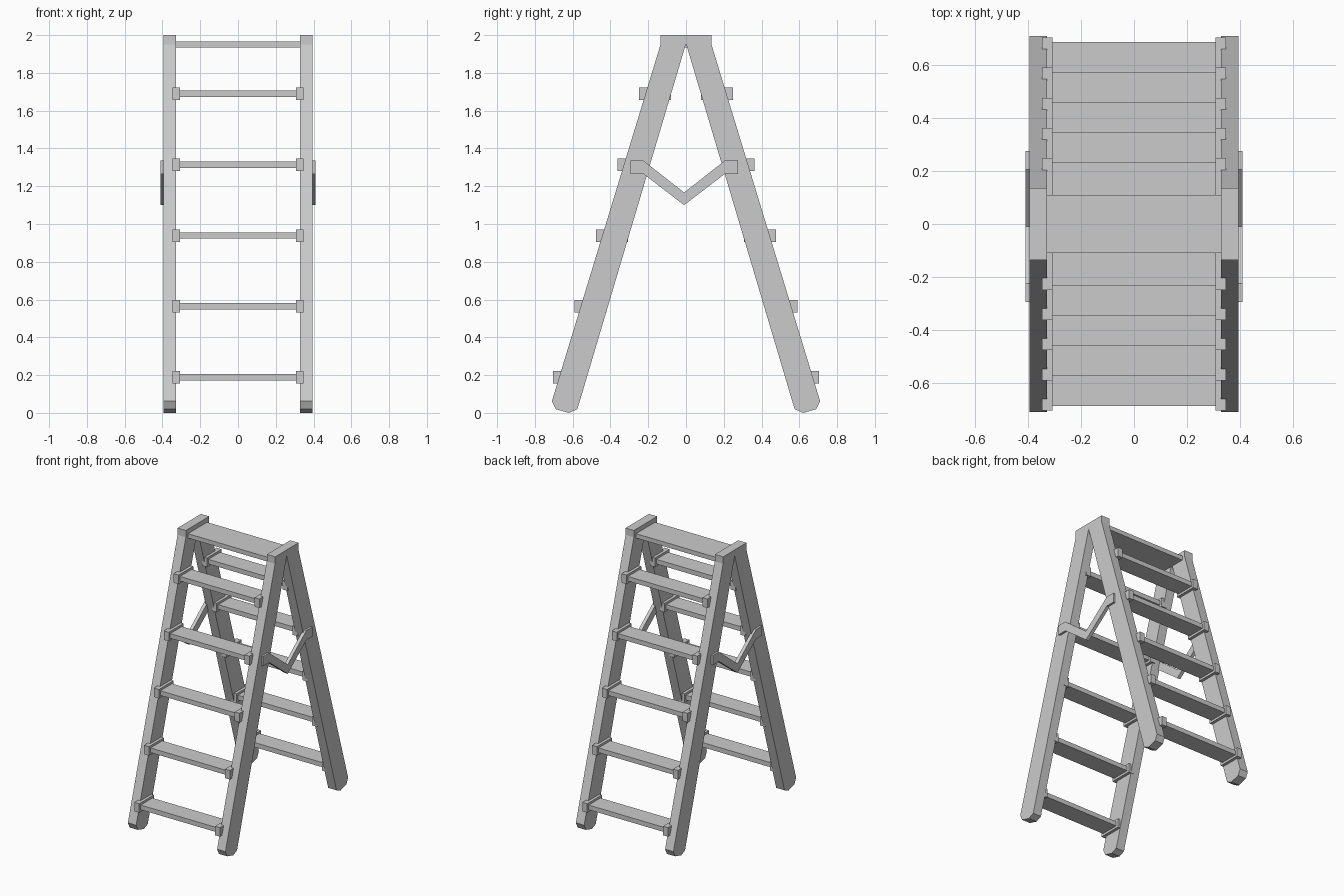
import bpy, bmesh

if "Cube" in bpy.data.objects:
    bpy.data.objects.remove(bpy.data.objects["Cube"])


def prism(name, profile, x0, x1):
    """Extrude a (y, z) outline along x."""
    bm = bmesh.new()
    face = bm.faces.new([bm.verts.new((x0, y, z)) for y, z in profile])
    ext = bmesh.ops.extrude_face_region(bm, geom=[face])
    verts = [v for v in ext["geom"] if isinstance(v, bmesh.types.BMVert)]
    bmesh.ops.translate(bm, verts=verts, vec=(x1 - x0, 0, 0))
    bmesh.ops.recalc_face_normals(bm, faces=bm.faces[:])
    mesh = bpy.data.meshes.new(name)
    bm.to_mesh(mesh)
    bm.free()
    obj = bpy.data.objects.new(name, mesh)
    bpy.context.collection.objects.link(obj)
    return obj


def box(name, x, y, z):
    ys, zs = sorted(y), sorted(z)
    outline = [(ys[0], zs[0]), (ys[1], zs[0]), (ys[1], zs[1]), (ys[0], zs[1])]
    return prism(name, outline, *sorted(x))


# A-shaped side frame: half outline from the inner apex round the foot to the top
half = [(0.575, 0.02), (0.62, 0.0), (0.69, 0.02), (0.71, 0.062),
        (0.135, 1.95), (0.135, 2.0)]
frame = [(0, 1.955)] + half + [(-y, z) for y, z in reversed(half)]

# V-shaped spreader brace
brace = [(-0.295, 1.335), (-0.225, 1.335), (-0.01, 1.167), (0.205, 1.335),
         (0.275, 1.335), (0.275, 1.265), (0.205, 1.265), (-0.01, 1.1),
         (-0.225, 1.265), (-0.295, 1.265)]

for side, s in (("right", 1), ("left", -1)):
    prism("side_frame_" + side, frame, s * 0.328, s * 0.395)
    prism("spreader_brace_" + side, brace, s * 0.385, s * 0.41)

# Top platform
box("top_platform", (-0.335, 0.335), (-0.11, 0.11), (1.935, 1.967))

# Treads with their end blocks, on front and back
for i in range(5):
    z = 0.189 + 0.375 * i
    outer = 0.704 - 0.1138 * i
    for row, d in (("front", -1), ("back", 1)):
        box(f"{row}_tread_{i + 1}", (-0.315, 0.315),
            (d * (outer - 0.017), d * (outer - 0.153)), (z - 0.017, z + 0.017))
        for side, s in (("right", 1), ("left", -1)):
            box(f"{row}_tread_block_{side}_{i + 1}", (s * 0.307, s * 0.347),
                (d * outer, d * (outer - 0.17)), (z - 0.033, z + 0.033))
